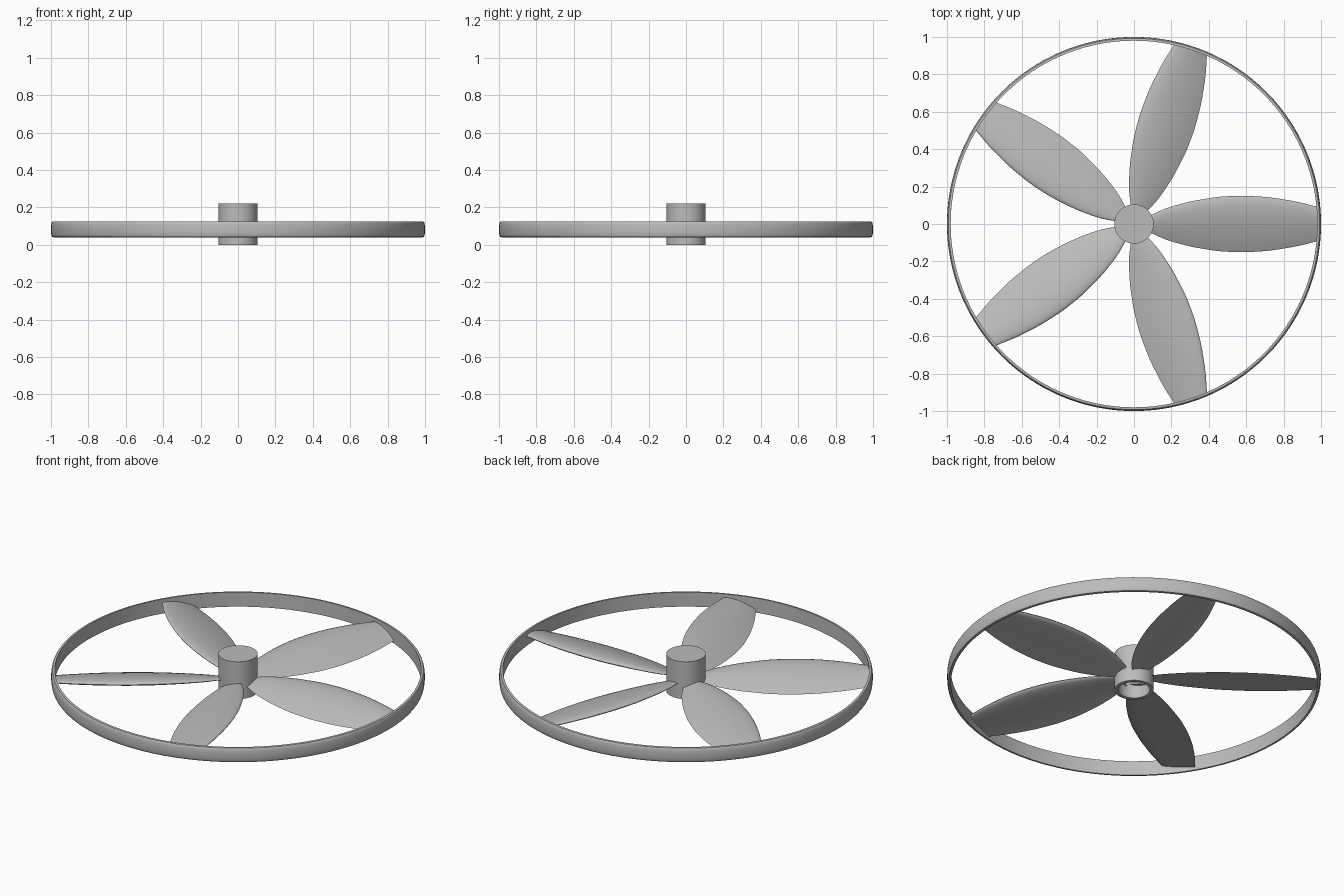
import bpy, bmesh
from math import sin, cos, pi, radians, sqrt

cube = bpy.data.objects.get("Cube")
if cube:
    bpy.data.objects.remove(cube)

grey = bpy.data.materials.new("plain_grey")
grey.use_nodes = True
grey.diffuse_color = (0.5, 0.5, 0.5, 1)
grey.node_tree.nodes["Principled BSDF"].inputs["Base Color"].default_value = (0.5, 0.5, 0.5, 1)


def finish(name, bm, angle=40):
    bmesh.ops.remove_doubles(bm, verts=bm.verts, dist=1e-5)
    bmesh.ops.recalc_face_normals(bm, faces=bm.faces)
    mesh = bpy.data.meshes.new(name)
    bm.to_mesh(mesh)
    bm.free()
    mesh.materials.append(grey)
    obj = bpy.data.objects.new(name, mesh)
    bpy.context.collection.objects.link(obj)
    bpy.ops.object.select_all(action="DESELECT")
    obj.select_set(True)
    bpy.context.view_layer.objects.active = obj
    bpy.ops.object.shade_smooth_by_angle(angle=radians(angle))
    return obj


def lathe(name, profile, steps, closed=False):
    bm = bmesh.new()
    verts = [bm.verts.new((r, 0, z)) for r, z in profile]
    pairs = list(zip(verts, verts[1:]))
    if closed:
        pairs.append((verts[-1], verts[0]))
    edges = [bm.edges.new(p) for p in pairs]
    bmesh.ops.spin(bm, geom=verts + edges, cent=(0, 0, 0), axis=(0, 0, 1),
                   angle=2 * pi, steps=steps, use_duplicate=False)
    return finish(name, bm)


# Hub: a capped cylinder, bored out from below
lathe("hub", [(0, 0.22), (0.105, 0.22), (0.105, 0), (0.085, 0), (0.085, 0.13), (0, 0.13)], 64)

# Outer ring: thin band with a rounded outer face
band = [(0.98, 0.125), (0.98, 0.04)]
for i in range(13):
    a = -pi / 2 + pi * i / 12
    bulge = sqrt(abs(cos(a)))
    band.append((0.985 + 0.015 * bulge, 0.0825 + 0.0425 * sin(a)))
lathe("outer_ring", band, 160, closed=True)

# Blades: cambered aerofoil sections, scaled along the span
STATIONS = [(0.07, 0.035), (0.12, 0.063), (0.18, 0.088), (0.3, 0.121), (0.45, 0.146),
            (0.58, 0.152), (0.72, 0.144), (0.86, 0.122), (0.95, 0.1), (0.985, 0.089)]


def half_width(r):
    for (r0, w0), (r1, w1) in zip(STATIONS, STATIONS[1:]):
        if r <= r1:
            return w0 + (w1 - w0) * (r - r0) / (r1 - r0)
    return STATIONS[-1][1]


def smooth_width(r):
    return sum(half_width(min(max(r + d, 0.07), 0.985)) for d in (-0.03, 0, 0.03)) / 3


def section(half, n=14):
    chord = 2 * half
    points = []
    for side in (1, -1):
        for i in range(n + 1) if side == 1 else range(n - 1, 0, -1):
            t = (1 - cos(pi * i / n)) / 2
            thick = 0.62 * (0.2969 * sqrt(t) - 0.126 * t - 0.3516 * t**2
                            + 0.2843 * t**3 - 0.1036 * t**4)
            camber = 0.14 * t * (1 - t)
            points.append((half * (1 - 2 * t),
                           0.077 + chord * (0.22 * (0.5 - t) + camber + side * thick)))
    return points


def blade(index):
    bm = bmesh.new()
    a = index * 2 * pi / 5
    spans = 32
    rings = []
    for i in range(spans + 1):
        r = 0.07 + 0.915 * i / spans
        rings.append([bm.verts.new((r * cos(a) - y * sin(a), r * sin(a) + y * cos(a), z))
                      for y, z in section(smooth_width(r))])
    count = len(rings[0])
    for low, high in zip(rings, rings[1:]):
        for j in range(count):
            k = (j + 1) % count
            bm.faces.new((low[j], low[k], high[k], high[j]))
    bm.faces.new(rings[0])
    bm.faces.new(rings[-1])
    finish("blade_%d" % (index + 1), bm, 50)


for index in range(5):
    blade(index)
